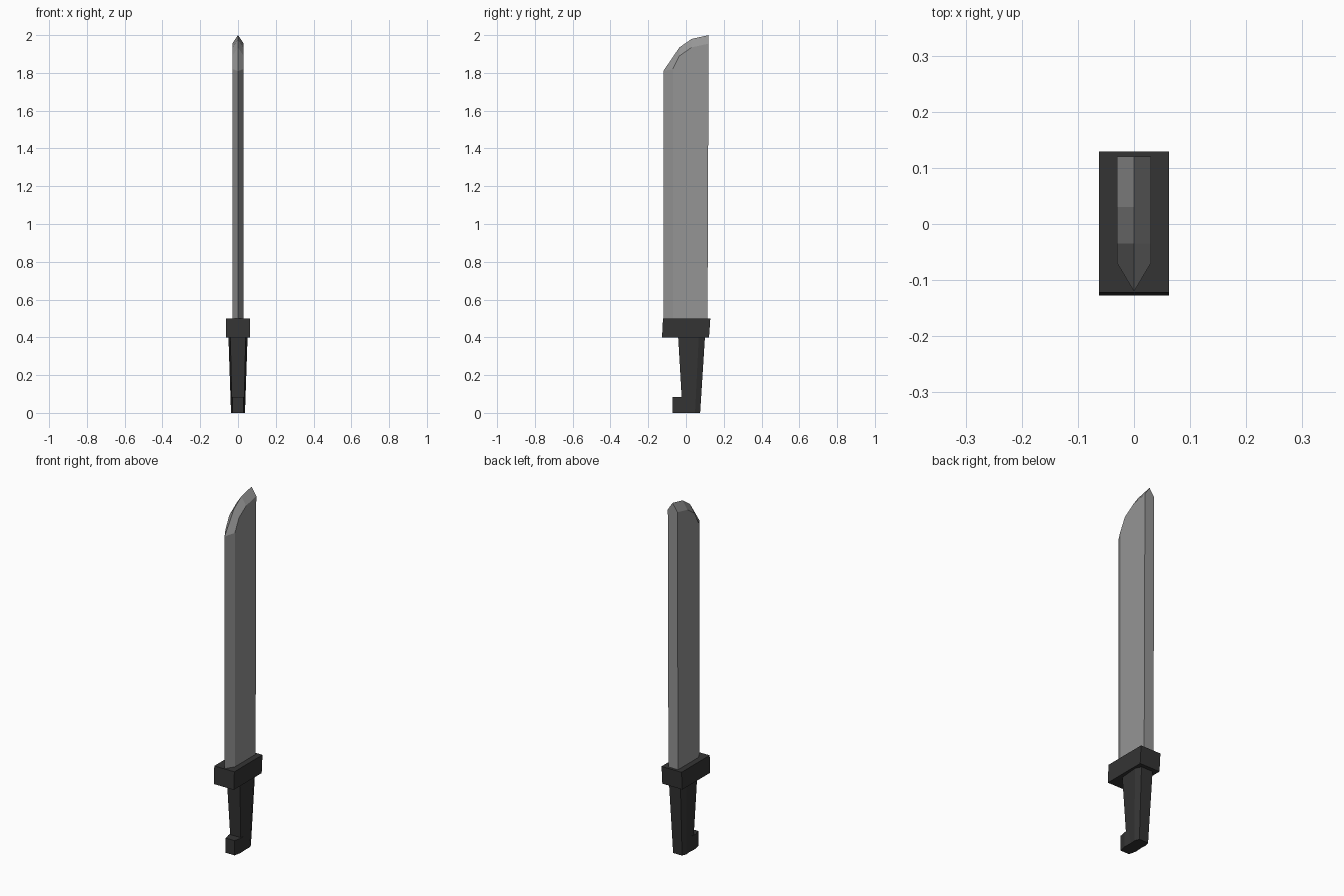
import bpy, bmesh

if "Cube" in bpy.data.objects:
    bpy.data.objects.remove(bpy.data.objects["Cube"])


def material(name, v):
    m = bpy.data.materials.new(name)
    m.diffuse_color = (v, v, v, 1)
    m.use_nodes = True
    m.node_tree.nodes["Principled BSDF"].inputs["Base Color"].default_value = m.diffuse_color
    return m


steel = material("grey steel", 0.30)
black = material("dark grip", 0.034)


def finish(name, bm, mat):
    bmesh.ops.recalc_face_normals(bm, faces=bm.faces)
    me = bpy.data.meshes.new(name)
    bm.to_mesh(me)
    bm.free()
    me.materials.append(mat)
    ob = bpy.data.objects.new(name, me)
    bpy.context.collection.objects.link(ob)
    return ob


def loft(name, rings, mat):
    bm = bmesh.new()
    loops = [[bm.verts.new(p) for p in r] for r in rings]
    n = len(loops[0])
    for a, b in zip(loops, loops[1:]):
        for i in range(n):
            j = (i + 1) % n
            bm.faces.new((a[i], a[j], b[j], b[i]))
    bm.faces.new(loops[0][::-1])
    bm.faces.new(loops[-1])
    return finish(name, bm, mat)


def section(z, y0, ym, y1, w0, wm, w1):
    """Six-sided section: front width, widest ridge, back width."""
    half = [(w0, y0), (wm, ym), (w1, y1)]
    return [(x, y, z) for x, y in half] + [(-x, y, z) for x, y in reversed(half)]


def rect(z, x, y0, y1):
    return [(-x, y0, z), (x, y0, z), (x, y1, z), (-x, y1, z)]


# Blade: one half with a bevelled front edge and bevelled tip, mirrored
bm = bmesh.new()
T = 0.03
ridge = [bm.verts.new((0, y, z)) for y, z in
         [(-0.12, 1.81), (-0.035, 1.935), (0.03, 1.98), (0.12, 2.0)]]
side = [bm.verts.new((T, y, z)) for y, z in
        [(-0.07, 1.82), (-0.035, 1.89), (0.03, 1.935), (0.12, 1.955)]]
edge_low = bm.verts.new((0, -0.12, 0.49))
side_low = bm.verts.new((T, -0.07, 0.49))
back_low = bm.verts.new((T, 0.114, 0.49))
mid_low = bm.verts.new((0, 0.114, 0.49))
bm.faces.new([side_low, back_low] + side[::-1])
bm.faces.new([edge_low, side_low, side[0], ridge[0]])
for i in range(3):
    bm.faces.new([side[i], side[i + 1], ridge[i + 1], ridge[i]])
bm.faces.new([back_low, mid_low, ridge[3], side[3]])
bm.faces.new([edge_low, mid_low, back_low, side_low])
blade = finish("blade", bm, steel)
mir = blade.modifiers.new("mirror", 'MIRROR')
mir.use_axis[0] = True

# Guard block, front leaning slightly
loft("guard", [rect(0.40, 0.0625, -0.127, 0.122),
               rect(0.50, 0.0625, -0.122, 0.129)], black)

# Tapered grip
loft("grip", [section(0.0, -0.018, 0.048, 0.075, 0.031, 0.037, 0.028),
              section(0.41, -0.042, 0.068, 0.101, 0.041, 0.051, 0.036)], black)

# Hooked pommel at the foot of the grip
loft("pommel_hook", [section(0.0, -0.071, -0.03, 0.02, 0.028, 0.037, 0.034),
                     section(0.083, -0.071, -0.03, 0.02, 0.028, 0.037, 0.034)], black)
